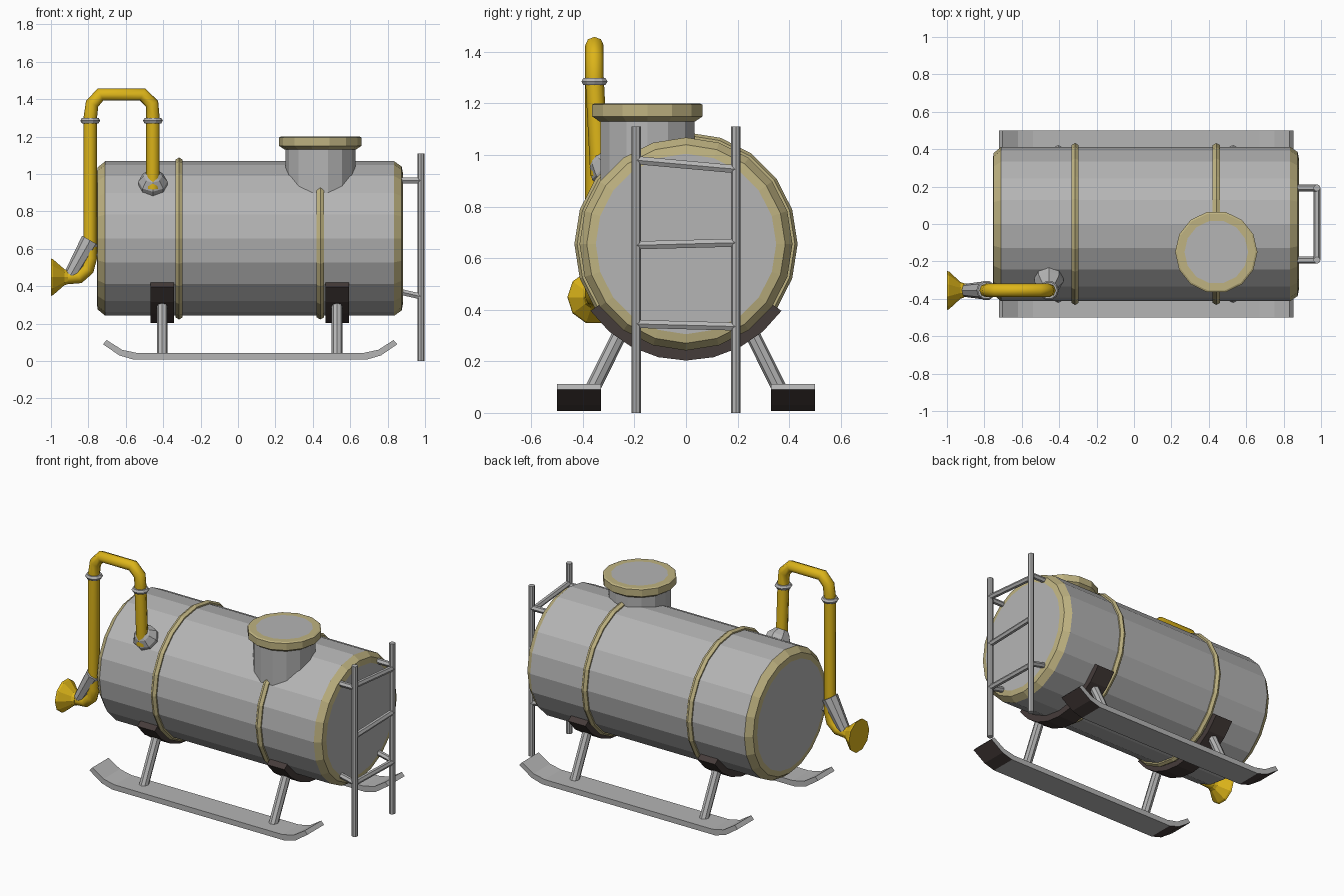
import bpy, bmesh, math
from mathutils import Vector

if "Cube" in bpy.data.objects:
    bpy.data.objects.remove(bpy.data.objects["Cube"])


def material(name, rgb):
    m = bpy.data.materials.new(name)
    m.diffuse_color = (*rgb, 1)
    m.use_nodes = True
    m.node_tree.nodes["Principled BSDF"].inputs["Base Color"].default_value = m.diffuse_color
    return m


GREY = material("bare steel", (0.46, 0.46, 0.46))
BEIGE = material("pale khaki", (0.52, 0.45, 0.22))
YELLOW = material("pipe yellow", (0.72, 0.46, 0.01))
DARK = material("dark brown", (0.06, 0.045, 0.042))


def finish(name, bm, mats):
    bmesh.ops.recalc_face_normals(bm, faces=bm.faces)
    me = bpy.data.meshes.new(name)
    bm.to_mesh(me)
    bm.free()
    for m in mats:
        me.materials.append(m)
    ob = bpy.data.objects.new(name, me)
    bpy.context.collection.objects.link(ob)
    return ob


def lathe(name, profile, origin, axis, sides, mats, slots=None):
    """Spin (distance, radius) points round an axis; slots gives a material per segment."""
    bm = bmesh.new()
    rot = Vector(axis).to_track_quat('Z', 'Y')
    rings = []
    for d, r in profile:
        ring = []
        for i in range(sides):
            a = 2 * math.pi * i / sides
            p = Vector((r * math.cos(a), r * math.sin(a), d))
            ring.append(bm.verts.new(Vector(origin) + rot @ p))
        rings.append(ring)
    for k in range(len(rings) - 1):
        for i in range(sides):
            j = (i + 1) % sides
            f = bm.faces.new((rings[k][i], rings[k][j], rings[k + 1][j], rings[k + 1][i]))
            f.material_index = slots[k] if slots else 0
    bm.faces.new(rings[0])
    bm.faces.new(rings[-1])
    return finish(name, bm, mats)


def rod(name, a, b, r, mat, sides=8, r2=None):
    a, b = Vector(a), Vector(b)
    return lathe(name, [(0, r), ((b - a).length, r2 or r)], a, b - a, sides, [mat])


def extrude(name, outline, plane, start, end, mats):
    """Extrude a closed 2D outline; plane maps (u, v, depth) to xyz."""
    bm = bmesh.new()
    f0 = [bm.verts.new(plane(u, v, start)) for u, v in outline]
    f1 = [bm.verts.new(plane(u, v, end)) for u, v in outline]
    n = len(outline)
    for i in range(n):
        j = (i + 1) % n
        bm.faces.new((f0[i], f0[j], f1[j], f1[i]))
    bm.faces.new(f0)
    bm.faces.new(f1)
    return finish(name, bm, mats)


def torus(name, loc, rot, major, minor, seg, mseg, mat):
    bpy.ops.mesh.primitive_torus_add(location=loc, rotation=rot, major_radius=major,
                                     minor_radius=minor, major_segments=seg, minor_segments=mseg)
    ob = bpy.context.object
    ob.name = name
    ob.data.materials.append(mat)


def pipe(name, pts, r, mat):
    cu = bpy.data.curves.new(name, 'CURVE')
    cu.dimensions = '3D'
    cu.bevel_depth, cu.bevel_resolution, cu.use_fill_caps = r, 2, True
    sp = cu.splines.new('POLY')
    sp.points.add(len(pts) - 1)
    for p, co in zip(sp.points, pts):
        p.co = (*co, 1)
    tmp = bpy.data.objects.new(name + "_path", cu)
    bpy.context.collection.objects.link(tmp)
    dg = bpy.context.evaluated_depsgraph_get()
    me = bpy.data.meshes.new_from_object(tmp.evaluated_get(dg))
    bpy.data.objects.remove(tmp)
    me.materials.clear()
    me.materials.append(mat)
    ob = bpy.data.objects.new(name, me)
    bpy.context.collection.objects.link(ob)


CZ = 0.655  # height of the tank axis

# Tank with khaki chamfered rims
lathe("tank", [(-0.755, 0.345), (-0.75, 0.38), (-0.71, 0.413), (0.835, 0.413), (0.875, 0.385), (0.882, 0.35)],
      (0, 0, CZ), (1, 0, 0), 20, [GREY, BEIGE], [1, 1, 0, 1, 1])

# Bands round the tank
for i, x in enumerate((-0.315, 0.44)):
    torus(f"tank_band_{i}", (x, 0, CZ), (0, math.pi / 2, 0), 0.411, 0.022, 20, 6, BEIGE)

# Filler neck and lid
lathe("filler_neck", [(0.85, 0.187), (1.15, 0.187)], (0.44, -0.15, 0), (0, 0, 1), 14, [GREY])
lathe("filler_lid", [(1.13, 0.19), (1.15, 0.22), (1.195, 0.22), (1.2, 0.21), (1.2, 0.17)],
      (0.44, -0.15, 0), (0, 0, 1), 14, [GREY, BEIGE], [1, 1, 1, 1])

# Yellow vent pipe
PY = -0.355
pipe("vent_pipe", [(-0.455, -0.335, 0.92), (-0.455, PY, 1.3), (-0.46, PY, 1.375), (-0.51, PY, 1.425),
                   (-0.735, PY, 1.425), (-0.78, PY, 1.375), (-0.79, PY, 1.3), (-0.79, PY, 0.55),
                   (-0.805, PY, 0.49), (-0.85, PY, 0.45), (-0.93, PY, 0.445)], 0.036, YELLOW)
for i, x in enumerate((-0.79, -0.455)):
    torus(f"pipe_collar_{i}", (x, PY, 1.285), (0, 0, 0), 0.037, 0.016, 10, 6, GREY)
lathe("pipe_flange", [(0.36, 0.078), (0.435, 0.078), (0.475, 0.05), (0.49, 0.03)],
      (-0.455, 0, CZ), (0, -0.71, 0.70), 8, [GREY])
lathe("outlet_flare", [(0, 0.038), (0.02, 0.045), (0.08, 0.1), (0.092, 0.105)],
      (-0.908, PY, 0.448), (-1, 0, 0), 10, [YELLOW])
rod("elbow_sleeve", (-0.79, PY, 0.645), (-0.895, PY, 0.46), 0.05, GREY, 8, 0.036)
rod("pipe_bracket", (-0.79, PY, 0.565), (-0.72, -0.33, 0.565), 0.018, GREY, 6)

# Ladder
LX = 0.978
for side, s in (("left", -1), ("right", 1)):
    y = 0.193 * s
    rod(f"ladder_rail_{side}", (LX, y, 0.0), (LX, y, 1.11), 0.019, GREY)
    rod(f"ladder_upper_mount_{side}", (0.80, y, 0.965), (LX, y, 0.965), 0.018, GREY, 6)
    rod(f"ladder_lower_mount_{side}", (0.80, y, 0.385), (LX, y, 0.345), 0.018, GREY, 6)
for i, (za, zb) in enumerate(((0.345, 0.335), (0.65, 0.66), (0.98, 0.945))):
    rod(f"ladder_rung_{i}", (LX, -0.193, za), (LX, 0.193, zb), 0.018, GREY, 6)

# Saddles under the tank and splayed legs
angles = [math.radians(-145 + 110 * i / 8) for i in range(9)]
arc = [(0.452 * math.cos(a), CZ + 0.452 * math.sin(a)) for a in angles]
arc += [(0.39 * math.cos(a), CZ + 0.39 * math.sin(a)) for a in reversed(angles)]
for end, x in (("rear", -0.405), ("front", 0.53)):
    extrude(f"saddle_{end}", arc, lambda u, v, d: (d, u, v), x - 0.063, x + 0.063, [DARK])
    for side, s in (("left", -1), ("right", 1)):
        rod(f"leg_{end}_{side}", (x, 0.245 * s, 0.33), (x, 0.397 * s, 0.025), 0.029, GREY)

# Skids with upturned tips, dark under the tips
half = [(0.625, 0.008), (0.70, 0.03), (0.787, 0.09), (0.767, 0.112), (0.685, 0.06), (0.605, 0.043)]
MX = 0.065
outline = [(MX + u, v) for u, v in half] + [(MX - u, v) for u, v in reversed(half)]
for side, s in (("left", -1), ("right", 1)):
    skid = extrude(f"skid_{side}", outline, lambda u, v, d: (u, d, v), 0.33 * s, 0.5 * s, [GREY, DARK])
    for f in skid.data.polygons:
        if f.normal.z < -0.3 and abs(f.normal.x) > 0.2:
            f.material_index = 1
